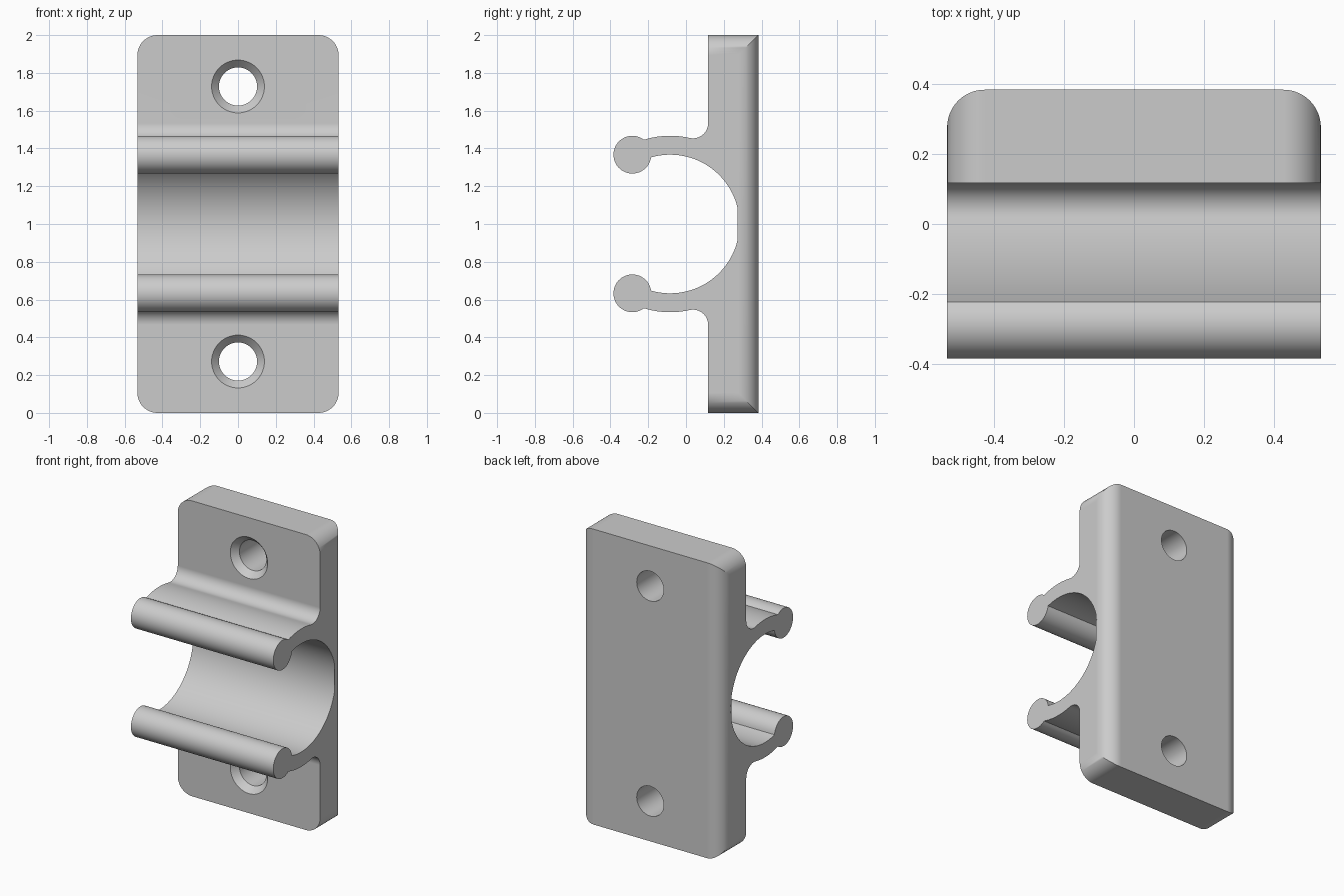
import bpy, bmesh
from math import atan2, acos, cos, sin, hypot, pi, sqrt
from mathutils import Vector, Matrix

cube = bpy.data.objects.get("Cube")
if cube:
    bpy.data.objects.remove(cube, do_unlink=True)

HALF_W, HALF_H = 0.533, 1.0
FRONT, BACK = 0.117, 0.383          # plate faces along y
CORNER = 0.107                      # plate corner radius
CY, INNER, OUTER = -0.084, 0.367, 0.467   # clip ring
BEAD_Y, BEAD_Z, BEAD_R = -0.284, 0.367, 0.1
FILLET = 0.08
HOLE_Z, HOLE_R, SINK_R, SINK_DEPTH = 0.728, 0.101, 0.14, 0.042

grey = bpy.data.materials.new("light grey plastic")
grey.use_nodes = True
colour = (0.6, 0.6, 0.6, 1)
grey.diffuse_color = colour
grey.node_tree.nodes["Principled BSDF"].inputs["Base Color"].default_value = colour


def arc(cy, cz, r, a0, a1, n):
    return [(cy + r * cos(a0 + (a1 - a0) * i / n), cz + r * sin(a0 + (a1 - a0) * i / n))
            for i in range(n + 1)]


def make_object(name, bm):
    bmesh.ops.recalc_face_normals(bm, faces=bm.faces)
    mesh = bpy.data.meshes.new(name)
    bm.to_mesh(mesh)
    bm.free()
    mesh.materials.append(grey)
    obj = bpy.data.objects.new(name, mesh)
    bpy.context.collection.objects.link(obj)
    return obj


# Upper half of the side profile: plate, fillet, arm, bead, inner ring
dist = hypot(BEAD_Y - CY, BEAD_Z)
bead_dir = atan2(BEAD_Z, BEAD_Y - CY)


def meet(radius):
    """Angle on the ring where it runs into the bead."""
    return bead_dir - acos((dist**2 + radius**2 - BEAD_R**2) / (2 * dist * radius))


def bead_angle(radius):
    a = meet(radius)
    return atan2(radius * sin(a) - BEAD_Z, CY + radius * cos(a) - BEAD_Y)


fy = FRONT - FILLET
fz = sqrt((OUTER + FILLET)**2 - (fy - CY)**2)
tangent = atan2(fz, fy - CY)
upper = [(BACK, HALF_H), (FRONT, HALF_H)]
upper += arc(fy, fz, FILLET, 0, tangent - pi, 12)
upper += arc(CY, 0, OUTER, tangent, meet(OUTER), 10)[1:]
upper += arc(BEAD_Y, BEAD_Z, BEAD_R, bead_angle(OUTER), bead_angle(INNER) + 2 * pi, 40)[1:]
upper += arc(CY, 0, INNER, meet(INNER), 0, 32)[1:]
profile = upper + [(y, -z) for y, z in reversed(upper[:-1])]

# Extrude the profile across the width and round the plate corners
bm = bmesh.new()
face = bm.faces.new([bm.verts.new((-HALF_W, y, z + HALF_H)) for y, z in profile])
ext = bmesh.ops.extrude_face_region(bm, geom=[face])
bmesh.ops.translate(bm, vec=(2 * HALF_W, 0, 0),
                    verts=[v for v in ext["geom"] if isinstance(v, bmesh.types.BMVert)])
corners = [e for e in bm.edges
           if all(abs(abs(v.co.z - HALF_H) - HALF_H) < 1e-4 for v in e.verts)
           and abs(e.verts[0].co.x - e.verts[1].co.x) < 1e-4]
bmesh.ops.bevel(bm, geom=corners, offset=CORNER, segments=12, profile=0.5, affect='EDGES')
clip = make_object("pipe_clip", bm)

# Countersunk screw holes
lead = 0.01
slope = (SINK_R - HOLE_R) / SINK_DEPTH
section = [(0, FRONT - lead), (SINK_R + lead * slope, FRONT - lead),
           (HOLE_R, FRONT + SINK_DEPTH), (HOLE_R, BACK + lead), (0, BACK + lead)]
bpy.context.view_layer.objects.active = clip
for side, name in ((1, "upper_hole_cutter"), (-1, "lower_hole_cutter")):
    bm = bmesh.new()
    verts = [bm.verts.new((r, y, 0)) for r, y in section]
    edges = [bm.edges.new(pair) for pair in zip(verts, verts[1:])]
    bmesh.ops.spin(bm, geom=verts + edges, cent=(0, 0, 0), axis=(0, 1, 0),
                   angle=2 * pi, steps=48)
    bmesh.ops.remove_doubles(bm, verts=bm.verts, dist=1e-4)
    bmesh.ops.translate(bm, verts=bm.verts, vec=(0, 0, HALF_H + side * HOLE_Z))
    cutter = make_object(name, bm)
    cut = clip.modifiers.new(name, 'BOOLEAN')
    cut.operation, cut.solver, cut.object = 'DIFFERENCE', 'EXACT', cutter
    bpy.ops.object.modifier_apply(modifier=cut.name)
    bpy.data.objects.remove(cutter, do_unlink=True)

# Smooth curved walls, crisp edges
bpy.ops.object.select_all(action='DESELECT')
clip.select_set(True)
bpy.ops.object.shade_smooth_by_angle(angle=0.5)
weighted = clip.modifiers.new("flat_face_normals", 'WEIGHTED_NORMAL')
weighted.keep_sharp = True
